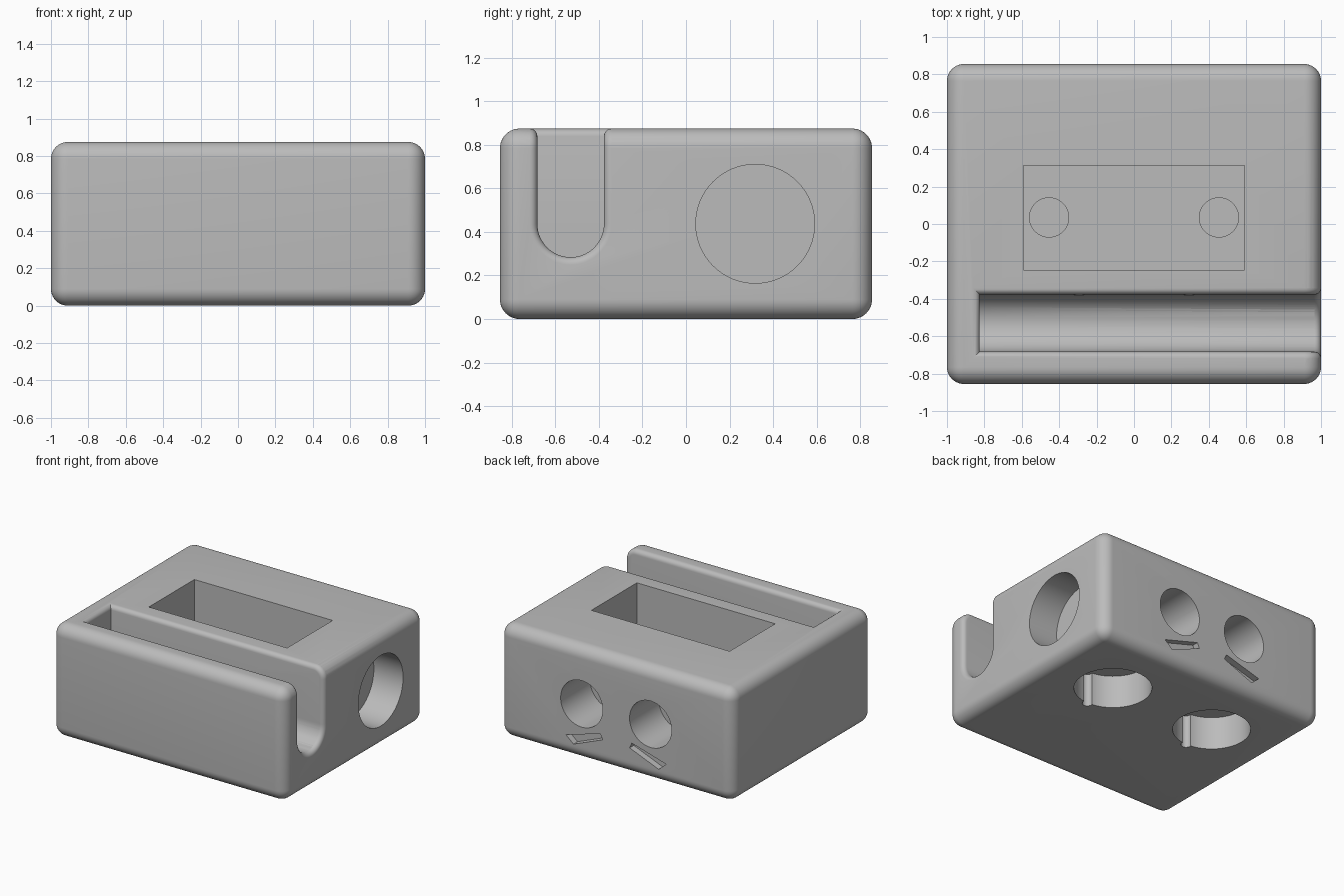
import bpy, bmesh, math
from mathutils import Vector

if "Cube" in bpy.data.objects:
    bpy.data.objects.remove(bpy.data.objects["Cube"], do_unlink=True)

HX, HY, H, R = 1.0, 0.855, 0.875, 0.09          # block half sizes, height, edge radius
SLOT_Y, SLOT_R, SLOT_Z, SLOT_X = -0.53, 0.153, 0.437, -0.825
MID = H / 2
SEG = 10


def new_object(name, bm):
    bmesh.ops.recalc_face_normals(bm, faces=bm.faces[:])
    mesh = bpy.data.meshes.new(name)
    bm.to_mesh(mesh)
    bm.free()
    obj = bpy.data.objects.new(name, mesh)
    bpy.context.collection.objects.link(obj)
    return obj


def prism(name, outline, offset):
    """Extrude a closed outline of points along an offset."""
    bm = bmesh.new()
    face = bm.faces.new([bm.verts.new(p) for p in outline])
    ext = bmesh.ops.extrude_face_region(bm, geom=[face])
    bmesh.ops.translate(bm, vec=offset,
                        verts=[v for v in ext["geom"] if isinstance(v, bmesh.types.BMVert)])
    return new_object(name, bm)


def cylinder(name, start, end, radius, sides=64):
    start, end = Vector(start), Vector(end)
    turn = (end - start).to_track_quat("Z", "Y")
    ring = [start + turn @ Vector((radius * math.cos(a), radius * math.sin(a), 0))
            for a in (math.tau * i / sides for i in range(sides))]
    return prism(name, ring, end - start)


def rounded_box(name):
    bm = bmesh.new()
    bmesh.ops.create_cube(bm, size=1)
    for v in bm.verts:
        v.co = (v.co.x * 2 * HX, v.co.y * 2 * HY, (v.co.z + 0.5) * H)
    bmesh.ops.bevel(bm, geom=bm.edges[:], offset=R, segments=SEG, profile=0.5, affect="EDGES")
    return new_object(name, bm)


def slot_cutter():
    arc = [(math.pi * (1 + i / 32)) for i in range(33)]
    pts = [(SLOT_X, SLOT_Y + SLOT_R * math.cos(a), SLOT_Z + SLOT_R * math.sin(a)) for a in arc]
    top = H + 0.2
    pts += [(SLOT_X, SLOT_Y + SLOT_R, top), (SLOT_X, SLOT_Y - SLOT_R, top)]
    return prism("slot_cutter", pts, Vector((2.2, 0, 0)))


def rim_cutter(fillet=0.035, lift=0.02):
    """Sweep a fillet section around the slot rim: point, surface normal, outward direction."""
    side = []
    for i in range(SEG + 1):
        a = math.pi / 2 * i / SEG
        n = Vector((math.sin(a), 0, math.cos(a)))
        side.append((Vector((HX - R, 0, H - R)) + n * R, n))
    path = [(Vector((SLOT_X, SLOT_Y + SLOT_R, H)), Vector((0, 0, 1)), Vector((-1, 1, 0)))]
    wall = Vector((0, SLOT_R + SLOT_Y, 0))
    path += [(p + wall, n, Vector((0, 1, 0))) for p, n in side]
    for i in range(33):
        a = -math.pi * i / 32
        w = Vector((0, math.cos(a), math.sin(a)))
        path.append((Vector((HX, SLOT_Y, SLOT_Z)) + w * SLOT_R, Vector((1, 0, 0)), w))
    wall = Vector((0, SLOT_Y - SLOT_R, 0))
    path += [(p + wall, n, Vector((0, -1, 0))) for p, n in reversed(side)]
    path.append((Vector((SLOT_X, SLOT_Y - SLOT_R, H)), Vector((0, 0, 1)), Vector((-1, -1, 0))))

    section = [(-lift, lift), (fillet, lift)]
    for i in range(7):
        a = math.pi / 2 * i / 6
        section.append((fillet * (1 - math.sin(a)), -fillet * (1 - math.cos(a))))
    section.append((-lift, -fillet))

    bm = bmesh.new()
    rings = [[bm.verts.new(p + w * u + n * v) for u, v in section] for p, n, w in path]
    count = len(section)
    for r, ring in enumerate(rings):
        nxt = rings[(r + 1) % len(rings)]
        for k in range(count):
            m = (k + 1) % count
            bm.faces.new((ring[k], ring[m], nxt[m], nxt[k]))
    return new_object("rim_cutter", bm)


block = rounded_box("holder_block")
cutters = [slot_cutter(), rim_cutter()]

# Rectangular well in the top
x, y0, y1, floor = 0.592, -0.245, 0.312, 0.38
cutters.append(prism("well_cutter", [(-x, y0, floor), (x, y0, floor), (x, y1, floor), (-x, y1, floor)],
                     Vector((0, 0, 1))))

# Round pocket in the right side
cutters.append(cylinder("side_pocket_cutter", (HX - 0.25, 0.318, MID), (1.2, 0.318, MID), 0.273))

for s in (-1, 1):
    px, ex = s * 0.454, s * 0.295
    # Well floor recess, base pocket and its wire groove
    cutters.append(cylinder("floor_recess_cutter", (px, 0.035, 0.31), (px, 0.035, 0.5), 0.105))
    cutters.append(cylinder("base_pocket_cutter", (px, 0.31, -0.2), (px, 0.31, 0.255), 0.275))
    cutters.append(cylinder("wire_groove_cutter", (px, 0.03, -0.2), (px, 0.03, 0.255), 0.037, 24))
    # Back hole and the wire passage from the slot
    cutters.append(cylinder("back_hole_cutter", (ex, 0.495, MID), (ex, 1.1, MID), 0.18))
    cutters.append(cylinder("wire_passage_cutter", (ex, SLOT_Y, MID + 0.003), (ex, 0.6, MID + 0.003), 0.035, 24))
    # Slanted tapered notch below the back hole
    quad = [(0.43, 0.163), (0.134, 0.248), (0.116, 0.207), (0.365, 0.107)]
    cutters.append(prism("notch_cutter", [(s * a, HY - 0.05, b) for a, b in quad], Vector((0, 0.2, 0))))

# Cut everything from the block, then drop the cutters
bpy.context.view_layer.objects.active = block
for cutter in cutters:
    mod = block.modifiers.new(cutter.name, "BOOLEAN")
    mod.operation, mod.solver, mod.object = "DIFFERENCE", "EXACT", cutter
    bpy.ops.object.modifier_apply(modifier=mod.name)
    bpy.data.objects.remove(cutter, do_unlink=True)

grey = bpy.data.materials.new("plain_grey")
grey.use_nodes = True
color = (0.5, 0.5, 0.5, 1)
grey.diffuse_color = color
grey.node_tree.nodes["Principled BSDF"].inputs["Base Color"].default_value = color
block.data.materials.clear()
block.data.materials.append(grey)
for poly in block.data.polygons:
    poly.material_index = 0

for obj in bpy.context.selected_objects:
    obj.select_set(False)
block.select_set(True)
bpy.ops.object.shade_smooth_by_angle(angle=math.radians(30))
